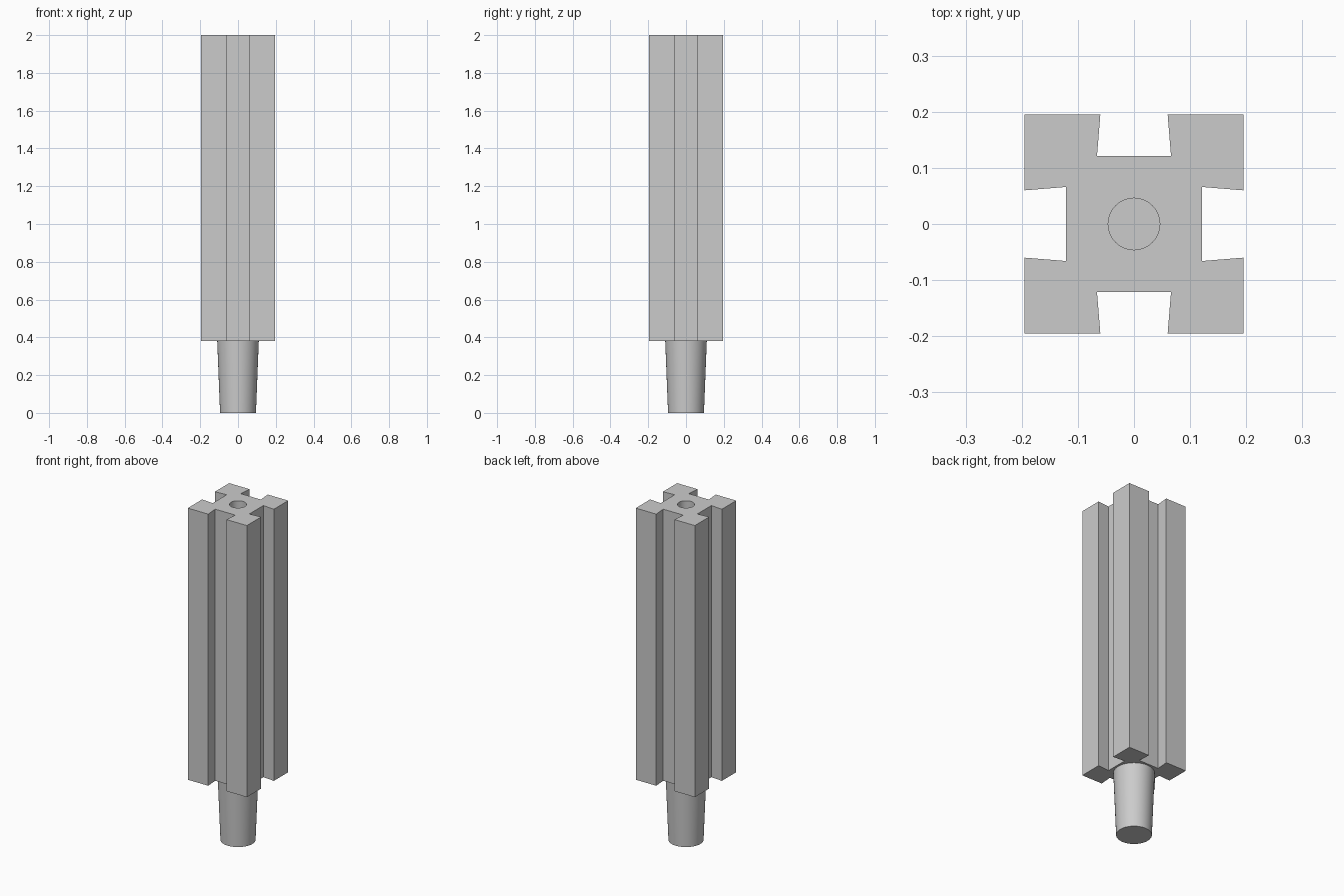
import bpy
import math
from mathutils import Matrix, Vector

cube = bpy.data.objects.get("Cube")
if cube:
    bpy.data.objects.remove(cube)

HALF, SLOT_FLOOR = 0.195, 0.121
SLOT_MOUTH, SLOT_BASE = 0.06, 0.066
BODY_BOTTOM, TOP = 0.38, 2.0

grey = bpy.data.materials.new("plain grey")
grey.use_nodes = True
colour = (0.6, 0.6, 0.6, 1)
grey.diffuse_color = colour
grey.node_tree.nodes["Principled BSDF"].inputs["Base Color"].default_value = colour


def add_outline(curve, points):
    spline = curve.splines.new("POLY")
    spline.points.add(len(points) - 1)
    for target, p in zip(spline.points, points):
        target.co = (p[0], p[1], 0, 1)
    spline.use_cyclic_u = True


# Post: one slotted side turned four times, with a round bore
side = [(HALF, -HALF), (HALF, -SLOT_MOUTH), (SLOT_FLOOR, -SLOT_BASE),
        (SLOT_FLOOR, SLOT_BASE), (HALF, SLOT_MOUTH)]
outline = [Matrix.Rotation(i * math.pi / 2, 2) @ Vector(p)
           for i in range(4) for p in side]
bore = [(0.046 * math.cos(a), 0.046 * math.sin(a))
        for a in (i * math.tau / 48 for i in range(48))]

section = bpy.data.curves.new("slotted_post", "CURVE")
section.dimensions = "2D"
section.fill_mode = "BOTH"
section.extrude = (TOP - BODY_BOTTOM) / 2
add_outline(section, outline)
add_outline(section, bore)
post = bpy.data.objects.new("slotted_post", section)
bpy.context.collection.objects.link(post)
post.location.z = (TOP + BODY_BOTTOM) / 2
bpy.ops.object.select_all(action="DESELECT")
post.select_set(True)
bpy.context.view_layer.objects.active = post
bpy.ops.object.convert(target="MESH")
post = bpy.context.object
post.data.materials.clear()
post.data.materials.append(grey)
bpy.ops.object.mode_set(mode="EDIT")
bpy.ops.mesh.select_all(action="SELECT")
bpy.ops.mesh.remove_doubles(threshold=0.0001)
bpy.ops.mesh.normals_make_consistent(inside=False)
bpy.ops.object.mode_set(mode="OBJECT")
bpy.ops.object.shade_smooth_by_angle(angle=math.radians(30))

# Tapered peg, which also closes the bore from below
bpy.ops.mesh.primitive_cone_add(vertices=64, radius1=0.095, radius2=0.11,
                                depth=BODY_BOTTOM, location=(0, 0, BODY_BOTTOM / 2))
peg = bpy.context.object
peg.name = "tapered_peg"
peg.data.materials.append(grey)
bpy.ops.object.shade_smooth_by_angle(angle=math.radians(30))
